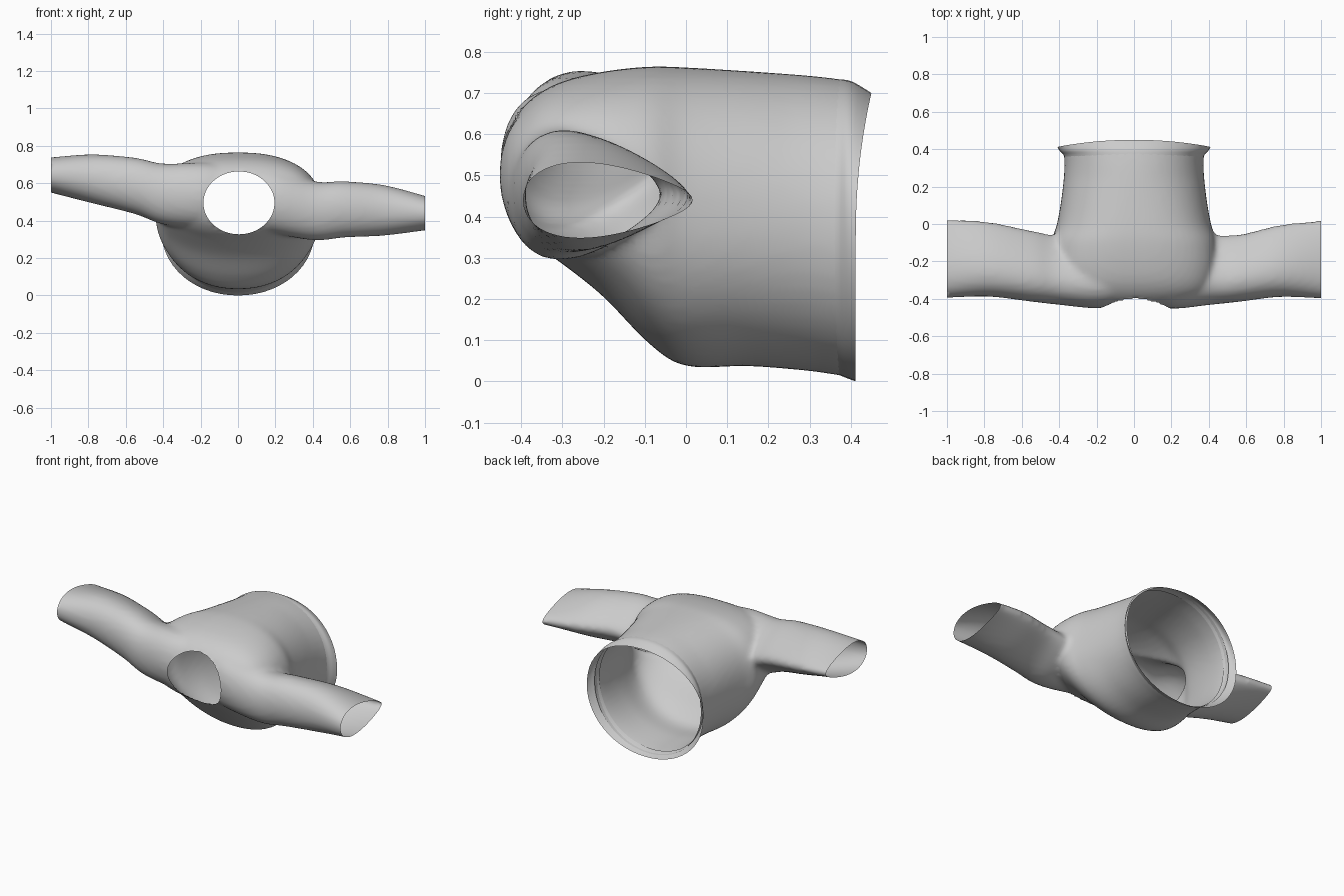
import bpy, bmesh
from math import cos, sin, pi, hypot, copysign

if "Cube" in bpy.data.objects:
    bpy.data.objects.remove(bpy.data.objects["Cube"])

N = 56


def loft(bm, rings, capped=True):
    """Skin a list of equal-length point rings."""
    vs = [[bm.verts.new(p) for p in r] for r in rings]
    n = len(vs[0])
    for a, b in zip(vs, vs[1:]):
        for i in range(n):
            j = (i + 1) % n
            bm.faces.new((a[i], a[j], b[j], b[i]))
    if capped:
        bm.faces.new(vs[0])
        bm.faces.new(vs[-1])


def resample(keys, steps=5):
    """Catmull-Rom interpolation between section keys."""
    out = []
    for i in range(len(keys) - 1):
        p = [keys[max(0, min(len(keys) - 1, i + k))] for k in (-1, 0, 1, 2)]
        for s in range(steps):
            t = s / steps
            out.append([0.5 * (2 * b + (c - a) * t + (2 * a - 5 * b + 4 * c - d) * t * t
                               + (3 * b - a - 3 * c + d) * t ** 3)
                        for a, b, c, d in zip(*p)])
    return out + [list(keys[-1])]


def torso_ring(y, rx, z0, z1, tilt=0.0):
    # rounded oval: fuller over the chest and shoulders, rounder underneath
    front = max(0.0, min(1.0, (0.25 - y) / 0.35))
    pts = []
    for i in range(N):
        t = 2 * pi * i / N
        c, s = cos(t), sin(t)
        e = 2 / (2.1 + 0.4 * front) if s > 0 else 2 / (2.05 + 0.15 * front)
        z = (z0 + z1) / 2 + (z1 - z0) / 2 * copysign(abs(s) ** e, s)
        pts.append((rx * copysign(abs(c) ** e, c), y + tilt * max(0, s) ** 2, z))
    return pts


def sleeve_ring(x, y0, y1, z0, z1):
    # teardrop, pointed towards the back
    pts = []
    for i in range(N):
        t = 2 * pi * i / N
        pts.append((x, (y0 + y1) / 2 + (y1 - y0) / 2 * cos(t),
                    (z0 + z1) / 2 + (z1 - z0) / 2 * 0.93 * sin(t) * (1 - 0.42 * cos(t))))
    return pts


# torso sections: y, half width, bottom z, top z
torso = [(0.55, 0.375, 0.01, 0.71), (0.40, 0.376, 0.012, 0.73), (0.30, 0.372, 0.025, 0.742),
         (0.15, 0.386, 0.037, 0.753), (0.0, 0.412, 0.037, 0.762), (-0.09, 0.44, 0.092, 0.764),
         (-0.20, 0.44, 0.205, 0.752), (-0.30, 0.42, 0.285, 0.728), (-0.37, 0.38, 0.335, 0.69),
         (-0.42, 0.28, 0.39, 0.635), (-0.445, 0.14, 0.46, 0.58)]

# sleeves and shoulders: x, front y, back y, bottom z, top z
sleeves = [(-1.1, -0.395, 0.03, 0.58, 0.73), (-1.0, -0.395, 0.025, 0.55, 0.738),
           (-0.78, -0.388, 0.012, 0.493, 0.754), (-0.55, -0.415, -0.035, 0.435, 0.736),
           (-0.40, -0.432, -0.06, 0.38, 0.705), (-0.19, -0.45, -0.04, 0.36, 0.71),
           (0.0, -0.42, 0.0, 0.36, 0.70), (0.19, -0.453, -0.04, 0.33, 0.68),
           (0.41, -0.432, -0.06, 0.295, 0.61), (0.57, -0.415, -0.055, 0.31, 0.61),
           (0.78, -0.39, -0.005, 0.32, 0.59), (1.0, -0.398, 0.02, 0.348, 0.532),
           (1.1, -0.40, 0.02, 0.36, 0.50)]

# garment volume, fused and softened
bm = bmesh.new()
loft(bm, [torso_ring(*k) for k in resample(torso)])
loft(bm, [sleeve_ring(*k) for k in resample(sleeves)])
bmesh.ops.recalc_face_normals(bm, faces=bm.faces)
mesh = bpy.data.meshes.new("garment_body")
bm.to_mesh(mesh)
bm.free()
body = bpy.data.objects.new("garment_body", mesh)
bpy.context.collection.objects.link(body)
rem = body.modifiers.new("fuse", 'REMESH')
rem.mode = 'VOXEL'
rem.voxel_size = 0.016
smo = body.modifiers.new("soften", 'SMOOTH')
smo.factor = 0.5
smo.iterations = 6
bpy.context.view_layer.update()
dg = bpy.context.evaluated_depsgraph_get()
bm = bmesh.new()
bm.from_mesh(body.evaluated_get(dg).to_mesh())
body.evaluated_get(dg).to_mesh_clear()
body.modifiers.clear()

# open the cuffs and the hem
for co, no in (((1, 0, 0), (1, 0, 0)), ((-1, 0, 0), (-1, 0, 0)), ((0, 0.385, 0), (0, 1, 0))):
    bmesh.ops.bisect_plane(bm, geom=bm.verts[:] + bm.edges[:] + bm.faces[:],
                           plane_co=co, plane_no=no, clear_outer=True)

# round neck opening, rim snapped to an ellipse
NX, NZ, RX, RZ = 0.005, 0.495, 0.19, 0.168
gone = []
for f in bm.faces:
    c = f.calc_center_median()
    if c.y < -0.2 and hypot((c.x - NX) / RX, (c.z - NZ) / RZ) < 1:
        gone.append(f)
bmesh.ops.delete(bm, geom=gone, context='FACES')
for v in bm.verts:
    if v.is_boundary and v.co.y < -0.2 and abs(v.co.x) < 0.3:
        d = hypot((v.co.x - NX) / RX, (v.co.z - NZ) / RZ)
        v.co.x = NX + (v.co.x - NX) / d
        v.co.z = NZ + (v.co.z - NZ) / d
bm.to_mesh(mesh)
bm.free()

# flared hem band overlapping the body edge
bm = bmesh.new()
band = [(0.345, 0.368, 0.024, 0.733, 0.0), (0.37, 0.378, 0.016, 0.733, 0.005),
        (0.39, 0.396, 0.008, 0.727, 0.015), (0.412, 0.41, 0.0, 0.70, 0.038)]
loft(bm, [torso_ring(*k) for k in resample(band, 3)], capped=False)
bmesh.ops.recalc_face_normals(bm, faces=bm.faces)
hem_mesh = bpy.data.meshes.new("hem_band")
bm.to_mesh(hem_mesh)
bm.free()
hem = bpy.data.objects.new("hem_band", hem_mesh)
bpy.context.collection.objects.link(hem)

# smooth shading
for ob in (body, hem):
    for p in ob.data.polygons:
        p.use_smooth = True
